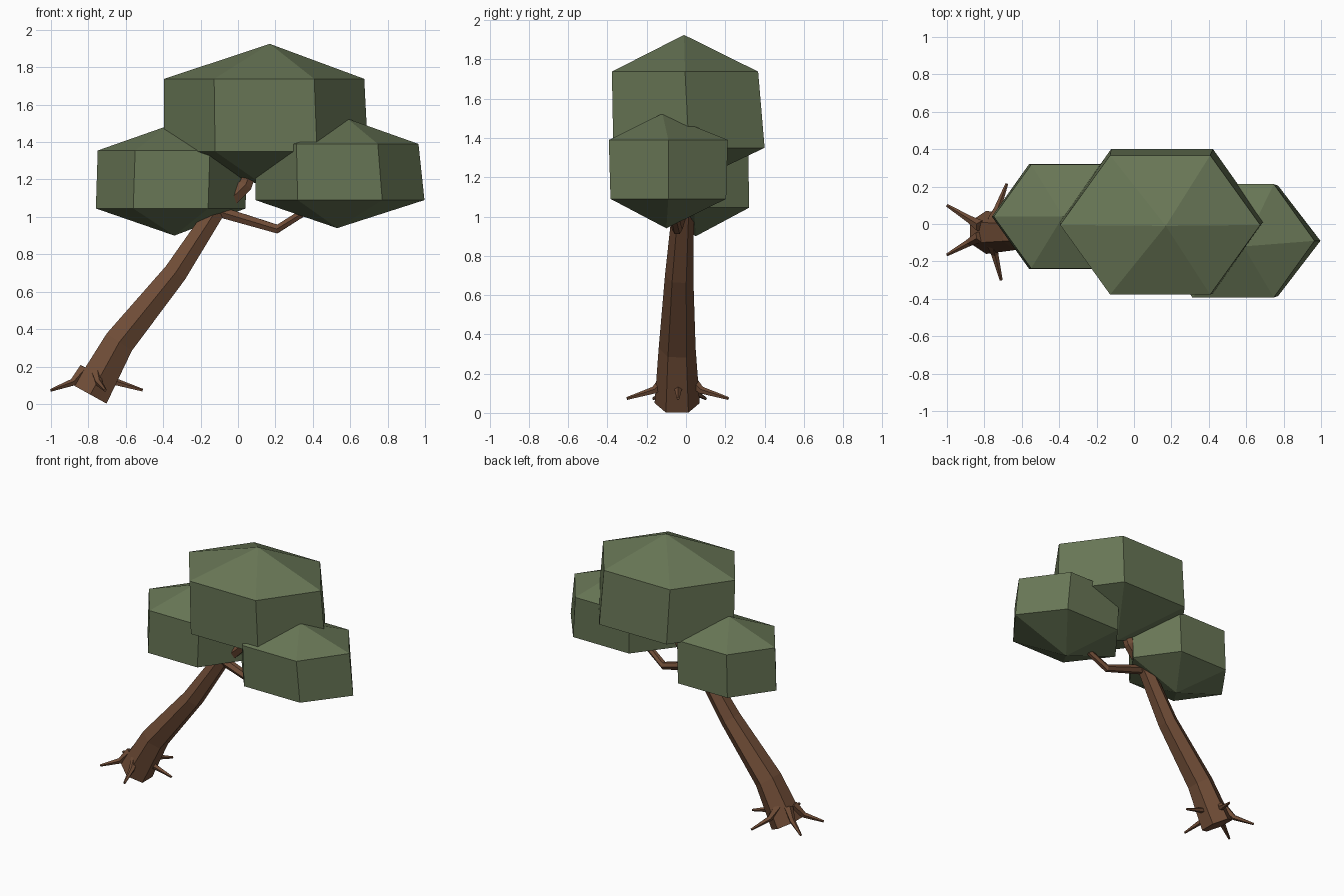
import bpy, bmesh, math
from mathutils import Vector

if "Cube" in bpy.data.objects:
    bpy.data.objects.remove(bpy.data.objects["Cube"])


def material(name, rgb):
    m = bpy.data.materials.new(name)
    m.diffuse_color = (*rgb, 1)
    m.use_nodes = True
    m.node_tree.nodes["Principled BSDF"].inputs["Base Color"].default_value = m.diffuse_color
    return m


BARK = material("brown bark", (0.162, 0.074, 0.038))
LEAF = material("muted green leaves", (0.138, 0.181, 0.092))


def loft(name, rings, mat, start=None, end=None):
    """Skin a list of rings; close each end with an apex point or a flat cap."""
    bm = bmesh.new()
    loops = [[bm.verts.new(p) for p in ring] for ring in rings]
    n = len(loops[0])
    for a, b in zip(loops, loops[1:]):
        for i in range(n):
            j = (i + 1) % n
            bm.faces.new((a[i], a[j], b[j], b[i]))
    for loop, apex in ((loops[0], start), (loops[-1], end)):
        if apex is None:
            bm.faces.new(loop)
        else:
            tip = bm.verts.new(apex)
            for i in range(n):
                bm.faces.new((loop[i], loop[(i + 1) % n], tip))
    bmesh.ops.recalc_face_normals(bm, faces=bm.faces)
    me = bpy.data.meshes.new(name)
    bm.to_mesh(me)
    bm.free()
    me.materials.append(mat)
    ob = bpy.data.objects.new(name, me)
    bpy.context.collection.objects.link(ob)


def tube(name, path, radii, ref=(0, 1, 0), sides=6):
    """Tapered faceted limb along a path."""
    pts = [Vector(p) for p in path]
    rings = []
    for i, (p, r) in enumerate(zip(pts, radii)):
        t = (pts[min(i + 1, len(pts) - 1)] - pts[max(i - 1, 0)]).normalized()
        u = Vector(ref)
        u = (u - t * u.dot(t)).normalized()
        v = t.cross(u)
        rings.append([p + r * (u * math.cos(k * math.tau / sides) + v * math.sin(k * math.tau / sides))
                      for k in range(sides)])
    loft(name, rings, BARK)


def foliage(name, bottom, lower, upper, top):
    """Six-sided leaf clump: rings given as centre x, y, z and radii x, y."""
    rings = [[(cx + rx * math.cos(k * math.pi / 3), cy + ry * math.sin(k * math.pi / 3), z)
              for k in range(6)] for cx, cy, z, rx, ry in (lower, upper)]
    loft(name, rings, LEAF, bottom, top)


# leaning trunk
tube("trunk", [(-0.79, -0.045, 0.05), (-0.635, -0.045, 0.33), (-0.335, -0.035, 0.70), (-0.12, -0.015, 1.03)],
     [0.115, 0.094, 0.072, 0.056])

# branches into each clump
tube("top_branch", [(-0.14, -0.015, 1.0), (0.04, 0, 1.17), (0.13, 0, 1.4)], [0.05, 0.042, 0.025])
tube("right_branch", [(-0.14, -0.02, 1.04), (0.21, -0.045, 0.935), (0.36, -0.07, 1.03), (0.5, -0.09, 1.15)],
     [0.035, 0.027, 0.023, 0.015])
tube("left_branch", [(-0.15, -0.01, 1.0), (-0.24, 0.02, 1.1), (-0.32, 0.04, 1.2)], [0.035, 0.027, 0.015])

# roots spreading round the base
tips = [(-1.0, 0.10), (-1.0, -0.165), (-0.71, -0.30), (-0.51, -0.04), (-0.68, 0.215)]
for i, (x, y) in enumerate(tips):
    c = Vector((-0.775, -0.04, 0))
    d = (Vector((x, y, 0)) - c).normalized()
    tube(f"root_{i + 1}", [c + d * 0.055 + Vector((0, 0, 0.185)), c + d * 0.125 + Vector((0, 0, 0.115)),
                           (x, y, 0.073)], [0.032, 0.02, 0.008], (0, 0, 1), 5)

# leaf clumps
foliage("top_foliage", (0.15, 0.0, 1.16), (0.15, 0.015, 1.35, 0.545, 0.445),
        (0.14, -0.005, 1.738, 0.535, 0.43), (0.17, -0.01, 1.925))
foliage("left_foliage", (-0.34, 0.05, 0.90), (-0.36, 0.04, 1.045, 0.40, 0.325),
        (-0.35, 0.04, 1.355, 0.40, 0.32), (-0.38, 0.04, 1.485))
foliage("right_foliage", (0.53, -0.10, 0.94), (0.545, -0.09, 1.09, 0.452, 0.34),
        (0.53, -0.09, 1.39, 0.435, 0.35), (0.585, -0.12, 1.525))
